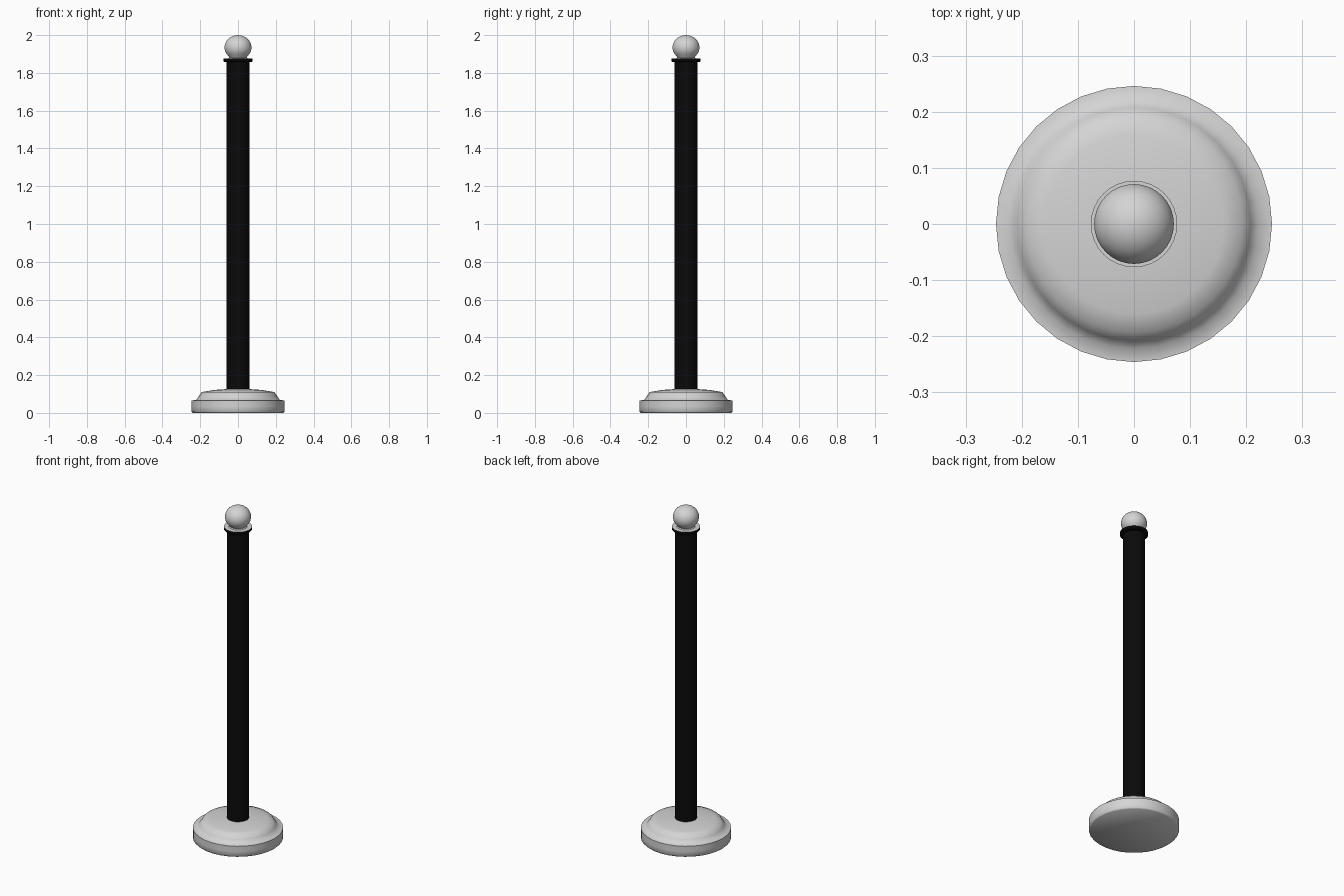
import bpy, bmesh, math

cube = bpy.data.objects.get("Cube")
if cube:
    bpy.data.objects.remove(cube, do_unlink=True)


def material(name, color):
    m = bpy.data.materials.new(name)
    m.use_nodes = True
    m.diffuse_color = color
    m.node_tree.nodes["Principled BSDF"].inputs["Base Color"].default_value = color
    return m


light_grey = material("light_grey", (0.66, 0.66, 0.66, 1))
black = material("black", (0.003, 0.003, 0.003, 1))


def lathe(name, profile, sides, mat, angle=40):
    """Spin a (radius, height) profile around z; radius 0 closes to a pole."""
    bm = bmesh.new()
    verts = [bm.verts.new((r, 0, z)) for r, z in profile]
    edges = [bm.edges.new(pair) for pair in zip(verts, verts[1:])]
    bmesh.ops.spin(bm, geom=verts + edges, cent=(0, 0, 0), axis=(0, 0, 1),
                   angle=math.tau, steps=sides, use_merge=True)
    bmesh.ops.remove_doubles(bm, verts=bm.verts[:], dist=0.0001)
    bmesh.ops.recalc_face_normals(bm, faces=bm.faces[:])
    mesh = bpy.data.meshes.new(name)
    bm.to_mesh(mesh)
    bm.free()
    mesh.materials.append(mat)
    obj = bpy.data.objects.new(name, mesh)
    bpy.context.collection.objects.link(obj)
    bpy.ops.object.select_all(action='DESELECT')
    obj.select_set(True)
    bpy.context.view_layer.objects.active = obj
    bpy.ops.object.shade_smooth_by_angle(angle=math.radians(angle))
    return obj


# Weighted foot: flat rim with a low stepped dome
lathe("base", [(0, 0), (0.24, 0), (0.246, 0.006), (0.246, 0.034), (0.246, 0.066),
               (0.222, 0.068), (0.208, 0.088), (0.193, 0.11), (0.16, 0.116),
               (0.12, 0.122), (0.06, 0.126), (0, 0.126)], 32, light_grey, 60)

# Post
lathe("post", [(0, 0.12), (0.06, 0.12), (0.06, 1.86), (0, 1.86)], 32, black)

# Collar: black band with a light upper face
collar = lathe("collar", [(0, 1.858), (0.072, 1.858), (0.077, 1.863),
                          (0.077, 1.877), (0, 1.877)], 32, black)
collar.data.materials.append(light_grey)
for face in collar.data.polygons:
    if face.normal.z > 0.9:
        face.material_index = 1

# Finial: slightly flattened ball on a short flared neck
ball = [(0.0715 * math.cos(math.radians(a)), 1.935 + 0.065 * math.sin(math.radians(a)))
        for a in range(-42, 90, 12)]
lathe("finial", [(0, 1.876), (0.052, 1.876), (0.046, 1.882)] + ball + [(0, 2.0)],
      32, light_grey)
